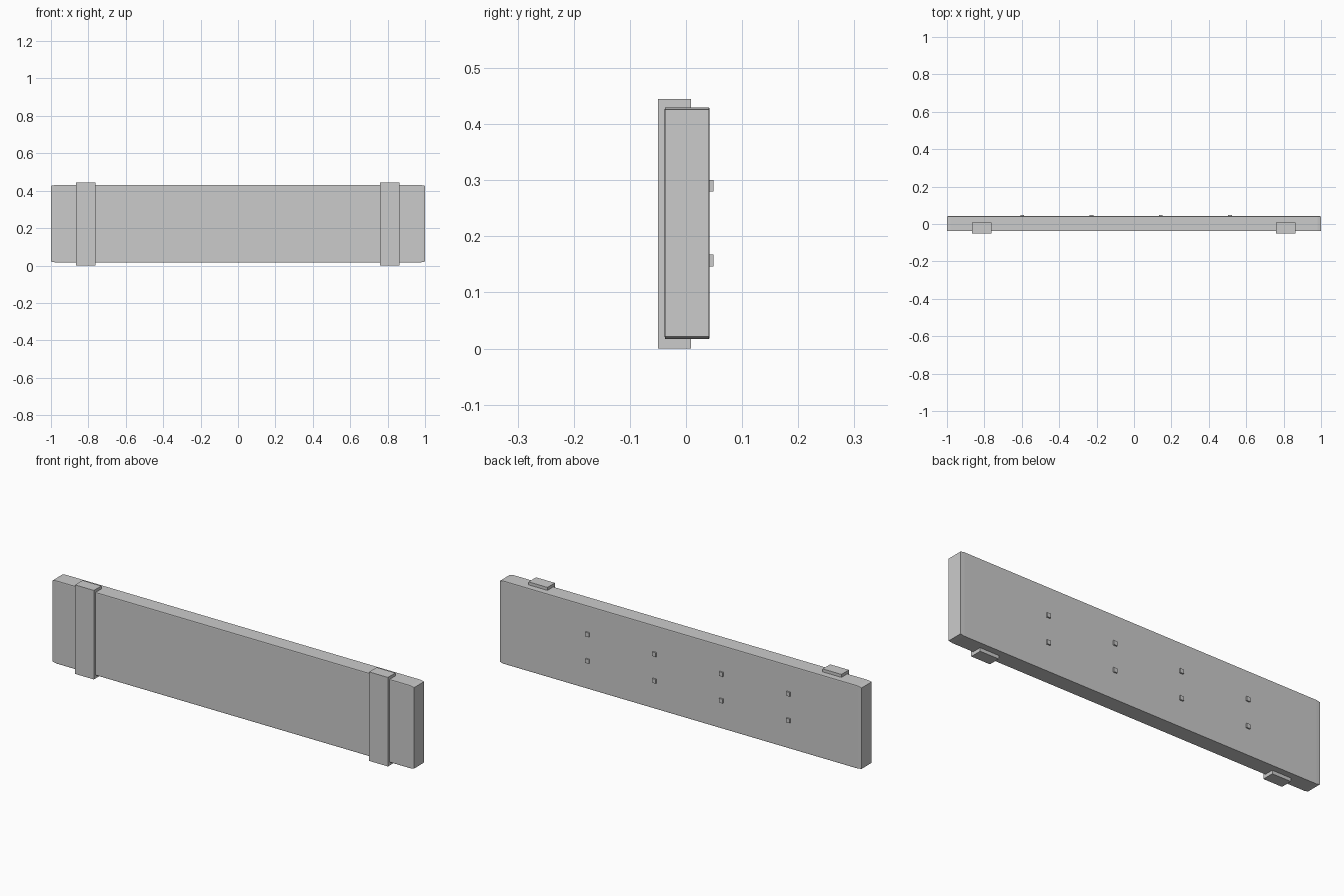
import bpy, bmesh
from mathutils import Vector

if "Cube" in bpy.data.objects:
    bpy.data.objects.remove(bpy.data.objects["Cube"])


def box(name, lo, hi, bevel=0.0):
    """Box between two corners; the bevel is cut on the unit cube, then stretched."""
    lo, hi = Vector(lo), Vector(hi)
    bm = bmesh.new()
    bmesh.ops.create_cube(bm, size=1)
    if bevel:
        bmesh.ops.bevel(bm, geom=bm.edges[:], offset=bevel, segments=1,
                        profile=0.5, affect='EDGES')
    bmesh.ops.scale(bm, vec=hi - lo, verts=bm.verts)
    bmesh.ops.recalc_face_normals(bm, faces=bm.faces)
    mesh = bpy.data.meshes.new(name)
    bm.to_mesh(mesh)
    bm.free()
    obj = bpy.data.objects.new(name, mesh)
    obj.location = (lo + hi) / 2
    bpy.context.collection.objects.link(obj)
    return obj


# Main plank, with finely eased edges
box("plank", (-1, -0.038, 0.017), (1, 0.042, 0.430), bevel=0.01)

# Upright battens on the front, near each end
for side, x in (("left", -0.814), ("right", 0.812)):
    box(side + "_batten", (x - 0.052, -0.050, 0), (x + 0.052, 0.009, 0.445))

# Two rows of small studs on the back
for row, z in enumerate((0.157, 0.290)):
    for col in range(4):
        x = -0.597 + col * 0.37
        box(f"stud_{row}_{col}", (x - 0.010, 0.030, z - 0.0105),
            (x + 0.010, 0.049, z + 0.0105))
